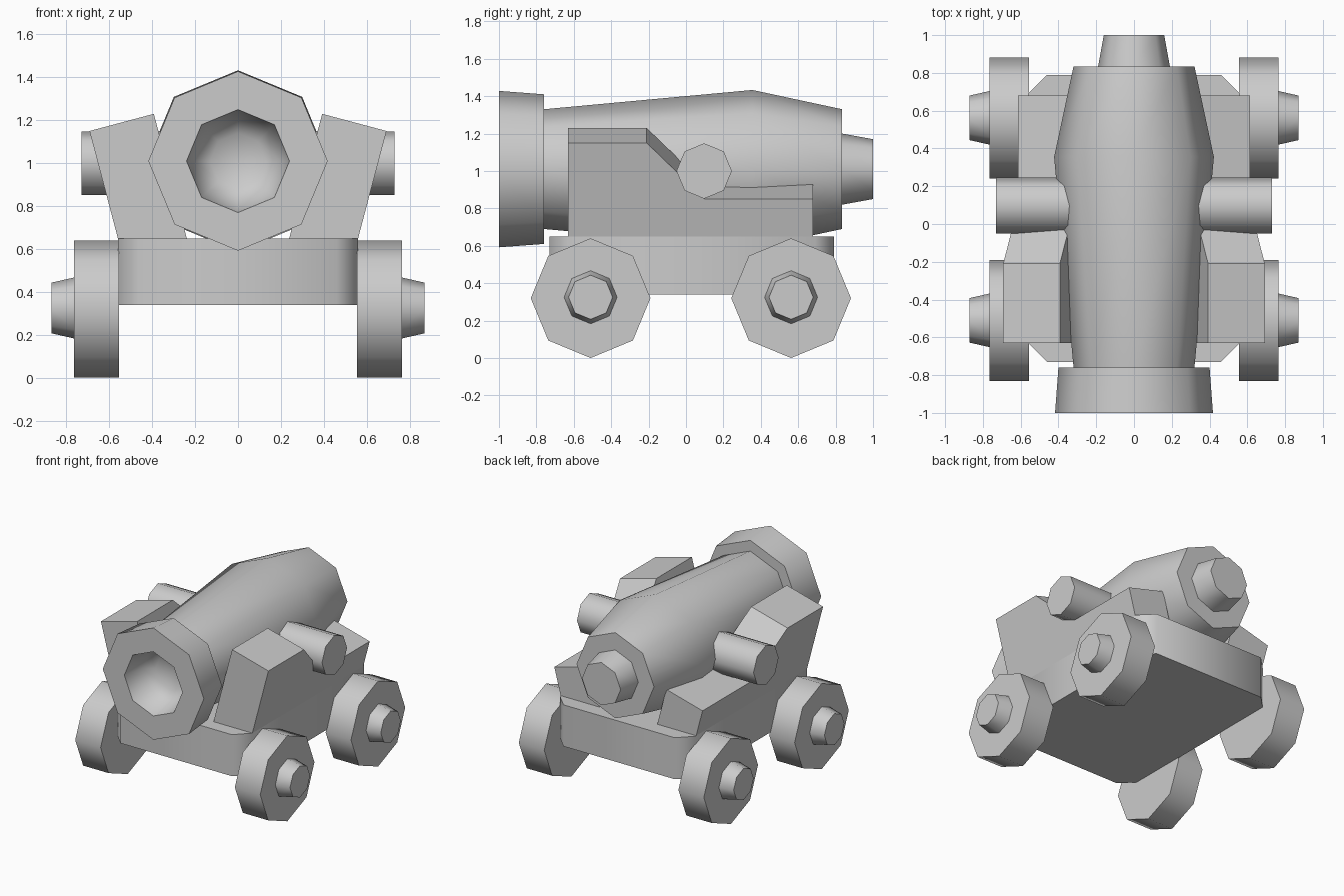
import bpy, bmesh, math
from mathutils import Vector

if "Cube" in bpy.data.objects:
    bpy.data.objects.remove(bpy.data.objects["Cube"])


def make_object(name, bm, smooth=True):
    bmesh.ops.remove_doubles(bm, verts=bm.verts, dist=1e-5)
    bmesh.ops.recalc_face_normals(bm, faces=bm.faces)
    mesh = bpy.data.meshes.new(name)
    bm.to_mesh(mesh)
    bm.free()
    ob = bpy.data.objects.new(name, mesh)
    bpy.context.collection.objects.link(ob)
    if smooth:
        bpy.ops.object.select_all(action='DESELECT')
        bpy.context.view_layer.objects.active = ob
        ob.select_set(True)
        bpy.ops.object.shade_smooth_by_angle(angle=math.radians(50))
    return ob


def lathe(name, profile, axis, centre, sides=8):
    """Turn (radius, distance) points about the x or y axis through centre."""
    bm = bmesh.new()
    rings = []
    for r, d in profile:
        ring = []
        for i in range(sides):
            a = 2 * math.pi * i / sides
            s, c = r * math.sin(a), r * math.cos(a)
            offset = Vector((d, s, c)) if axis == 'x' else Vector((s, d, c))
            ring.append(bm.verts.new(Vector(centre) + offset))
        rings.append(ring)
    for a, b in zip(rings, rings[1:]):
        for i in range(sides):
            j = (i + 1) % sides
            bm.faces.new((a[i], a[j], b[j], b[i]))
    # close open ends; ends at radius 0 are already closed
    for (r, _), ring in ((profile[0], rings[0]), (profile[-1], rings[-1])):
        if r > 0:
            bm.faces.new(ring)
    return make_object(name, bm)


def prism(name, points, offset, smooth):
    """Extrude a closed outline along an offset vector."""
    bm = bmesh.new()
    face = bm.faces.new([bm.verts.new(p) for p in points])
    new = bmesh.ops.extrude_face_region(bm, geom=[face], use_keep_orig=True)
    verts = [g for g in new['geom'] if isinstance(g, bmesh.types.BMVert)]
    bmesh.ops.translate(bm, verts=verts, vec=offset)
    return make_object(name, bm, smooth)


# Barrel: bore, muzzle band, swelling body and rear knob in one profile
lathe("barrel", [(0, -0.77), (0.13, -0.79), (0.20, -0.84), (0.24, -1.0),
                 (0.418, -1.0), (0.40, -0.76), (0.32, -0.76), (0.423, 0.355),
                 (0.32, 0.835), (0.19, 0.835), (0.16, 1.0)],
      'y', (0, 0, 1.01))

# Trunnion bar through the barrel
lathe("trunnions", [(0.148, -0.73), (0.148, 0.73)], 'x', (0, 0.097, 1.0))

# Carriage bed with chamfered corners
x0, x1, y0, y1, c = 0.46, 0.56, -0.73, 0.79, 0.10
bed = [(-x0, y0), (x0, y0), (x1, y0 + c), (x1, y1 - c),
       (x0, y1), (-x0, y1), (-x1, y1 - c), (-x1, y0 + c)]
prism("carriage_bed", [(x, y, 0.34) for x, y in bed], (0, 0, 0.31), True)

# Stepped side cheeks, leaning outwards
cheek = [(-0.63, 0.50), (-0.63, 1.15), (-0.21, 1.15),
         (0.10, 0.85), (0.68, 0.85), (0.68, 0.50)]
for side, label in ((1, "right"), (-1, "left")):
    outer = [(side * (0.56 + (z - 0.65) * 0.265), y, z) for y, z in cheek]
    prism(label + "_cheek", outer, (-side * 0.30, 0, 0.08), False)

# Wheels with tapered hubs
for side, label in ((1, "right"), (-1, "left")):
    for y, end in ((-0.51, "front"), (0.562, "rear")):
        lathe(f"{end}_{label}_wheel",
              [(0.32, side * 0.555), (0.32, side * 0.765)], 'x', (0, y, 0.32))
        lathe(f"{end}_{label}_hub",
              [(0.143, side * 0.76), (0.118, side * 0.87)], 'x', (0, y, 0.325))
